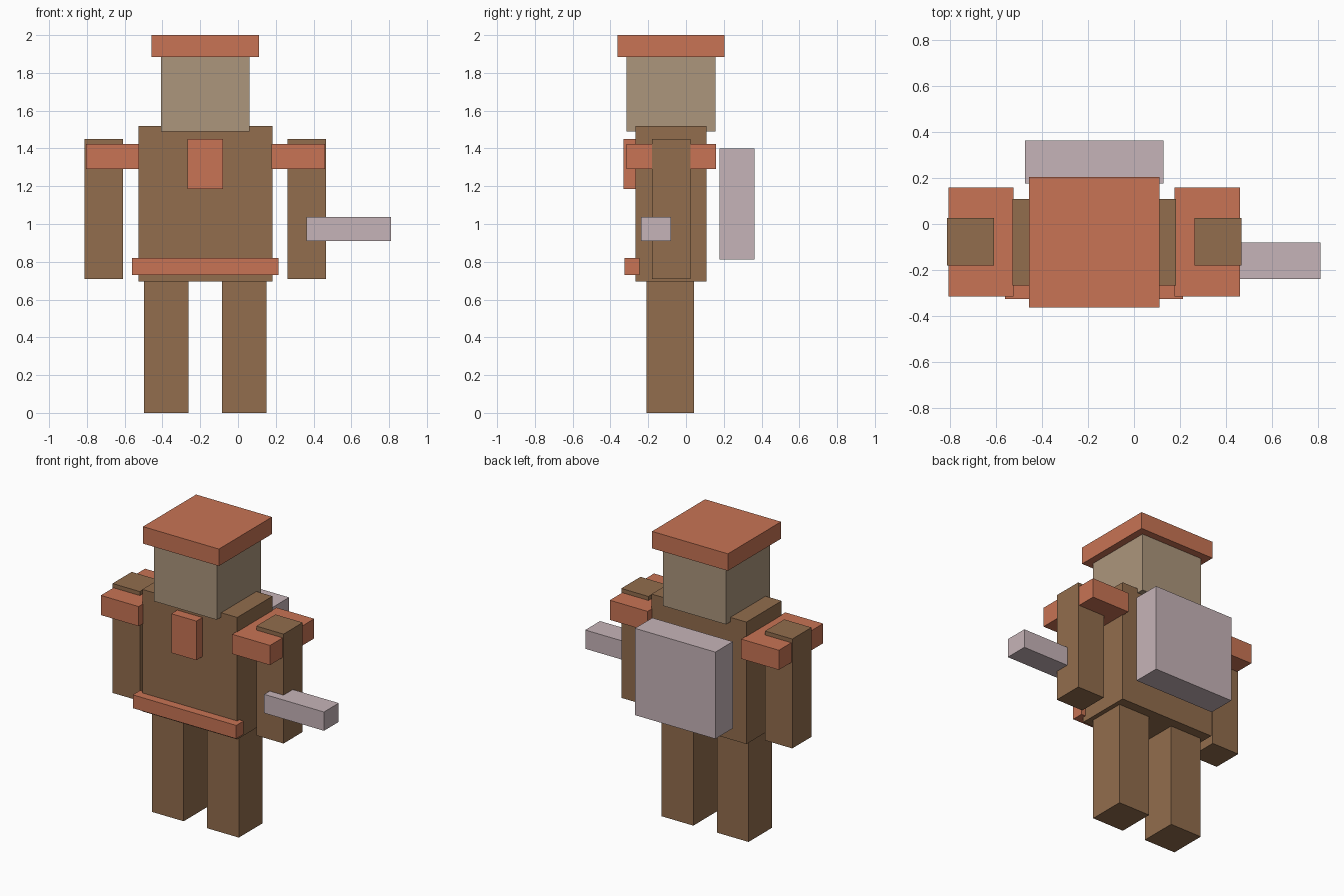
import bpy
import bmesh
from mathutils import Vector

cube = bpy.data.objects.get("Cube")
if cube:
    bpy.data.objects.remove(cube, do_unlink=True)

CENTRE_X = -0.173  # the body's own middle line


def make_material(name, rgb):
    mat = bpy.data.materials.new(name)
    mat.use_nodes = True
    colour = (*rgb, 1.0)
    mat.diffuse_color = colour
    for node in mat.node_tree.nodes:
        if node.type == 'BSDF_PRINCIPLED':
            node.inputs["Base Color"].default_value = colour
    return mat


brown = make_material("brown", (0.287, 0.153, 0.074))
tan = make_material("tan", (0.413, 0.305, 0.202))
orange = make_material("orange", (0.578, 0.174, 0.089))
grey = make_material("pinkish_grey", (0.565, 0.456, 0.479))


def box(name, mat, x, y, z):
    """Box spanning the given (low, high) range on each axis."""
    low, high = (Vector(corner) for corner in zip(x, y, z))
    bm = bmesh.new()
    bmesh.ops.create_cube(bm, size=1)
    bmesh.ops.scale(bm, vec=high - low, verts=bm.verts)
    mesh = bpy.data.meshes.new(name)
    bm.to_mesh(mesh)
    bm.free()
    mesh.materials.append(mat)
    obj = bpy.data.objects.new(name, mesh)
    obj.location = (low + high) / 2
    bpy.context.collection.objects.link(obj)
    return obj


def centred(name, mat, half_width, y, z):
    return box(name, mat, (CENTRE_X - half_width, CENTRE_X + half_width), y, z)


def pair(name, mat, inner, outer, y, z):
    """Matching boxes on both sides of the body's middle line."""
    box("left_" + name, mat, (CENTRE_X + inner, CENTRE_X + outer), y, z)
    box("right_" + name, mat, (CENTRE_X - outer, CENTRE_X - inner), y, z)


# Body and limbs
centred("torso", brown, 0.355, (-0.268, 0.108), (0.695, 1.52))
pair("leg", brown, 0.088, 0.325, (-0.208, 0.043), (0, 0.7))
pair("arm", brown, 0.436, 0.64, (-0.18, 0.025), (0.71, 1.45))

# Head and flat hat
centred("head", tan, 0.235, (-0.315, 0.155), (1.49, 1.89))
centred("hat", orange, 0.284, (-0.363, 0.205), (1.885, 2.0))

# Trim
pair("shoulder_pad", orange, 0.35, 0.633, (-0.315, 0.158), (1.29, 1.423))
centred("belt", orange, 0.387, (-0.325, -0.246), (0.73, 0.82))
centred("chest_plate", orange, 0.094, (-0.332, -0.24), (1.185, 1.45))

# Backpack and held tool
centred("backpack", grey, 0.301, (0.177, 0.363), (0.813, 1.4))
box("held_tool", grey, (0.363, 0.81), (-0.238, -0.08), (0.91, 1.037))
